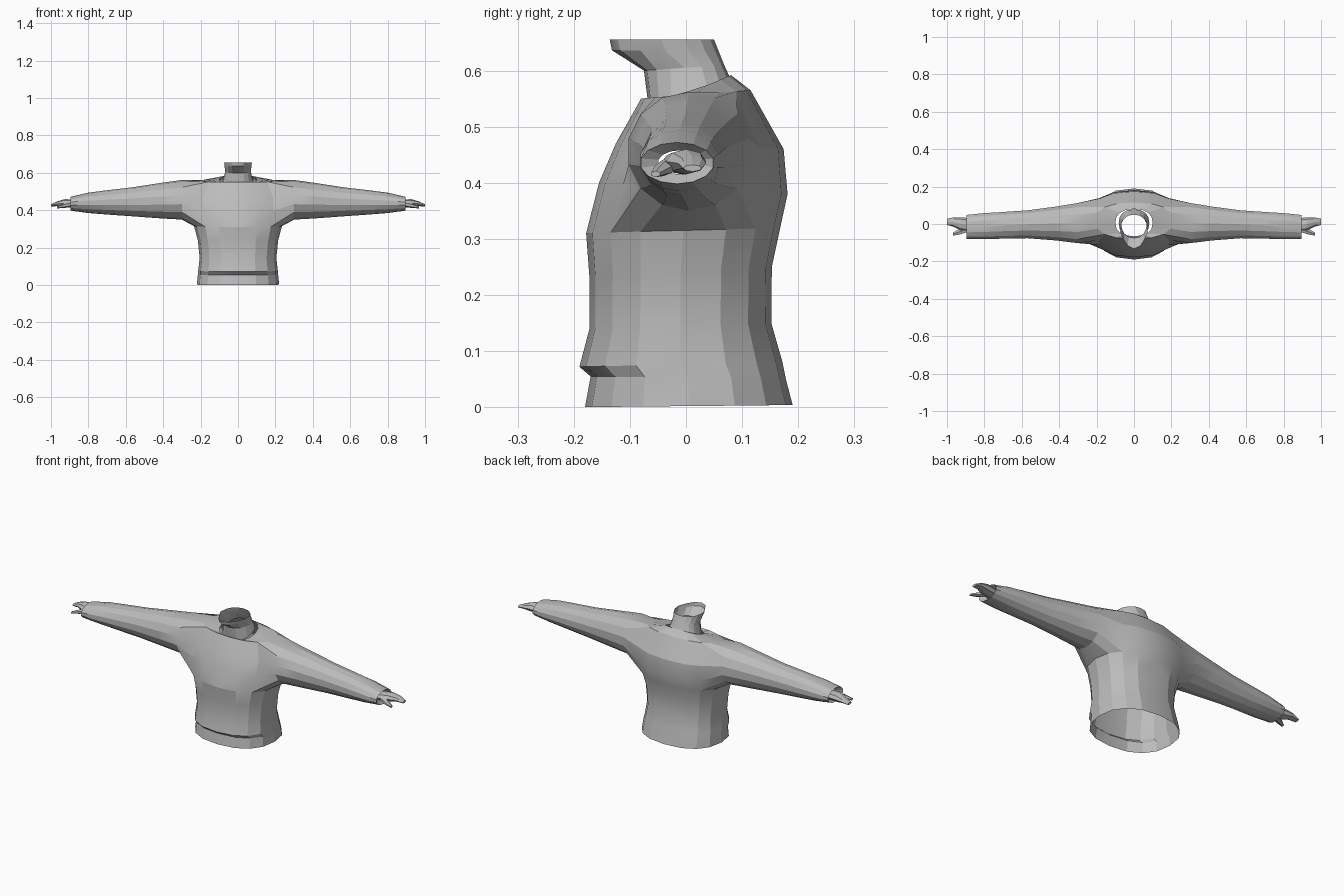
import bpy, bmesh
from math import sin, cos, pi, radians

if "Cube" in bpy.data.objects:
    bpy.data.objects.remove(bpy.data.objects["Cube"])

grey = bpy.data.materials.new("plain grey")
grey.diffuse_color = (0.5, 0.5, 0.5, 1)
grey.use_nodes = True
grey.node_tree.nodes["Principled BSDF"].inputs["Base Color"].default_value = grey.diffuse_color


def finish(name, bm):
    """Turn a right-hand half into a mirrored, shaded object."""
    bmesh.ops.recalc_face_normals(bm, faces=bm.faces[:])
    mesh = bpy.data.meshes.new(name)
    bm.to_mesh(mesh)
    bm.free()
    mesh.materials.append(grey)
    ob = bpy.data.objects.new(name, mesh)
    bpy.context.collection.objects.link(ob)
    mod = ob.modifiers.new("mirror", 'MIRROR')
    mod.use_clip = True
    mod.merge_threshold = 0.001
    bpy.ops.object.select_all(action='DESELECT')
    ob.select_set(True)
    bpy.context.view_layer.objects.active = ob
    bpy.ops.object.shade_smooth_by_angle(angle=radians(18))
    return ob


def half_ring(bm, zf, zb, hw, yf, yb, front_power=0.85):
    """Nine points round the right side, from front centre to back centre."""
    ring = []
    for i in range(9):
        t = -pi / 2 + pi * i / 8
        s, c = sin(t), max(0.0, cos(t))
        power = front_power if s < 0 else 0.85
        mid, d = (yf + yb) / 2, (yb - yf) / 2
        y = mid + d * abs(s) ** power * (1 if s > 0 else -1)
        z = (zf + zb) / 2 + (zb - zf) / 2 * s
        ring.append(bm.verts.new((hw * c ** 0.85, y, z)))
    return ring


def side_ring(bm, n, x, y0, y1, z0, z1):
    """Closed oval across the arm, starting at its lowest point."""
    ring = []
    for k in range(n):
        a = -pi / 2 + 2 * pi * k / n
        ring.append(bm.verts.new((x, (y0 + y1) / 2 + (y1 - y0) / 2 * cos(a),
                                  (z0 + z1) / 2 + (z1 - z0) / 2 * sin(a))))
    return ring


def bridge(bm, a, b):
    n = len(a)
    for i in range(n):
        j = (i + 1) % n
        bm.faces.new((a[i], a[j], b[j], b[i]))


# Sweater body: hem, fold, waist, chest, shoulders, collar
bm = bmesh.new()
rows = [half_ring(bm, *r) for r in (
    (0.0, 0.004, 0.22, -0.18, 0.19),
    (0.055, 0.05, 0.215, -0.170, 0.178),
    (0.072, 0.08, 0.213, -0.190, 0.172),
    (0.14, 0.15, 0.205, -0.172, 0.152),
    (0.23, 0.25, 0.215, -0.172, 0.153),
    (0.31, 0.32, 0.235, -0.178, 0.168),
    (0.40, 0.38, 0.25, -0.155, 0.181),
    (0.47, 0.46, 0.25, -0.125, 0.174),
    (0.55, 0.565, 0.21, -0.08, 0.115),
    (0.535, 0.592, 0.10, -0.068, 0.08))]
for r in range(len(rows) - 1):
    for c in range(8):
        if 5 <= r < 8 and 2 <= c < 6:      # armhole
            continue
        bm.faces.new((rows[r][c], rows[r][c + 1], rows[r + 1][c + 1], rows[r + 1][c]))

# Sleeve grown from the armhole edge, with a turned-in cuff
lo, hi = rows[5], rows[8]
ring = ([lo[4], lo[5], lo[6], rows[6][6], rows[7][6]] + [hi[c] for c in (6, 5, 4, 3, 2)]
        + [rows[7][2], rows[6][2], lo[2], lo[3]])
for spec in ((0.30, -0.105, 0.115, 0.35, 0.562),
             (0.42, -0.090, 0.095, 0.357, 0.545),
             (0.57, -0.078, 0.075, 0.368, 0.522),
             (0.70, -0.080, 0.066, 0.377, 0.507),
             (0.80, -0.083, 0.060, 0.385, 0.494),
             (0.895, -0.082, 0.050, 0.398, 0.472),
             (0.875, -0.050, 0.030, 0.415, 0.458)):
    nxt = side_ring(bm, 14, *spec)
    bridge(bm, ring, nxt)
    ring = nxt
finish("sweater", bm)

# Open neck with the forward jut at its top
bm = bmesh.new()
rows = [half_ring(bm, *r) for r in (
    (0.53, 0.588, 0.082, -0.066, 0.078, 0.85),
    (0.60, 0.61, 0.068, -0.075, 0.068, 1.1),
    (0.636, 0.635, 0.072, -0.132, 0.058, 2.2),
    (0.655, 0.655, 0.074, -0.136, 0.05, 2.2))]
for a, b in zip(rows, rows[1:]):
    for c in range(8):
        bm.faces.new((a[c], a[c + 1], b[c + 1], b[c]))
finish("neck", bm)


def tapered(name, n, specs):
    bm = bmesh.new()
    rings = [side_ring(bm, n, *s) for s in specs]
    for a, b in zip(rings, rings[1:]):
        bridge(bm, a, b)
    bm.faces.new(rings[-1])
    return finish(name, bm)


# Hands: palm with fingers, and a forward thumb
tapered("hand", 8, ((0.87, -0.045, 0.03, 0.415, 0.455),
                    (0.925, -0.035, 0.036, 0.415, 0.460),
                    (0.965, -0.015, 0.036, 0.422, 0.448),
                    (1.0, -0.005, 0.028, 0.420, 0.432)))
tapered("thumb", 6, ((0.89, -0.045, -0.005, 0.418, 0.448),
                     (0.93, -0.058, -0.022, 0.412, 0.436),
                     (0.968, -0.063, -0.045, 0.410, 0.421)))
